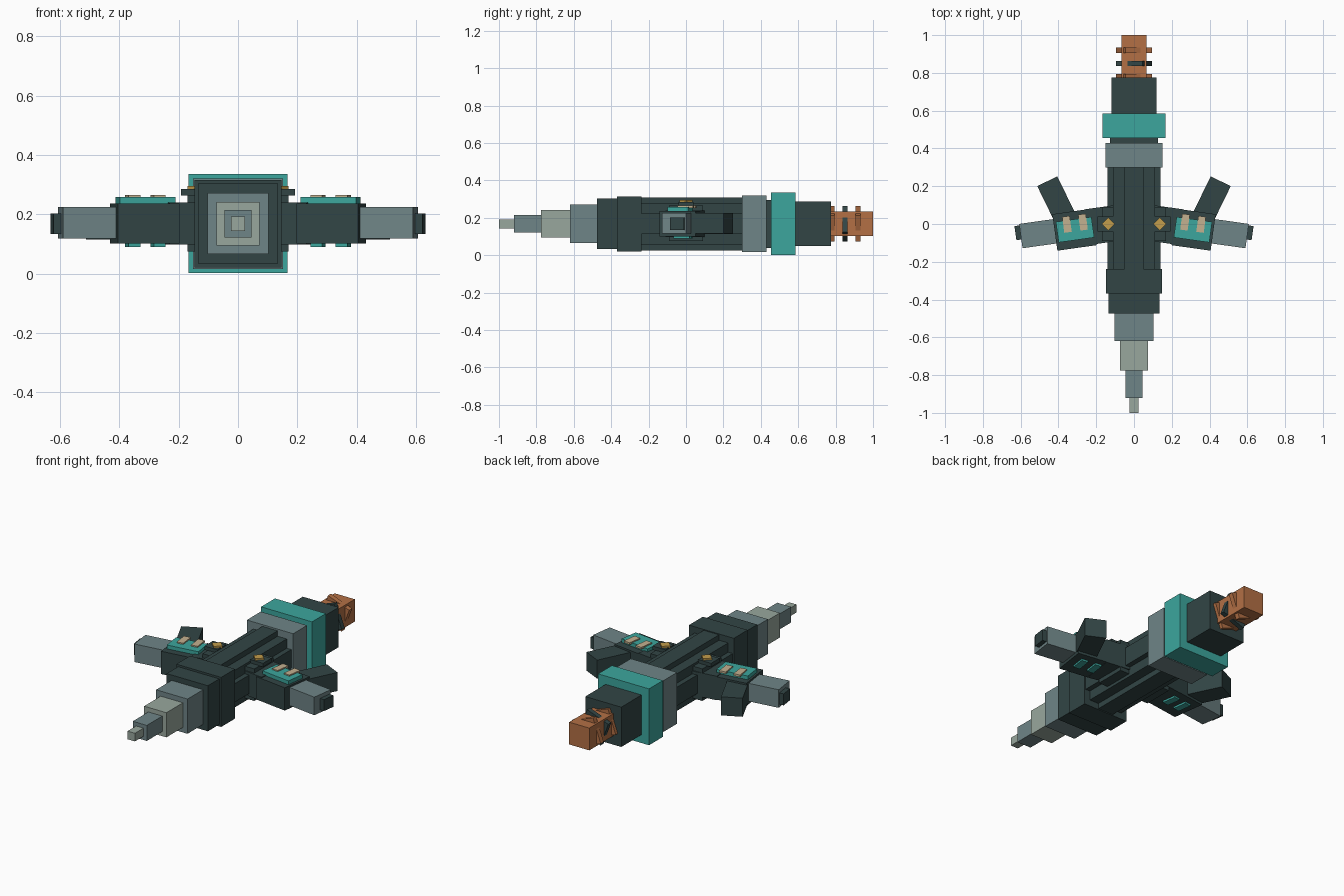
import bpy
from math import radians
from mathutils import Matrix, Vector

if "Cube" in bpy.data.objects:
    bpy.data.objects.remove(bpy.data.objects["Cube"], do_unlink=True)

AXIS_Z = 0.168


def material(name, hexcode):
    channels = [int(hexcode[i:i + 2], 16) / 255 for i in (0, 2, 4)]
    linear = [c / 12.92 if c < 0.04045 else ((c + 0.055) / 1.055) ** 2.4 for c in channels]
    mat = bpy.data.materials.new(name)
    mat.use_nodes = True
    mat.diffuse_color = (*linear, 1)
    mat.node_tree.nodes["Principled BSDF"].inputs["Base Color"].default_value = (*linear, 1)
    return mat


dark = material("dark_slate", "324545")
slate = material("grey_slate", "6F8587")
sage = material("pale_sage", "98A79D")
teal = material("teal", "3CA69D")
copper = material("copper", "B37045")
gold = material("gold", "C39D4C")
sand = material("sand", "C4B190")


def box(name, center, size, mat, turn=0, axis="Z"):
    """Box with its size baked in and an optional turn in degrees."""
    bpy.ops.mesh.primitive_cube_add(size=1)
    obj = bpy.context.object
    obj.name = name
    obj.data.transform(Matrix.Translation(Vector(center))
                       @ Matrix.Rotation(radians(turn), 4, axis)
                       @ Matrix.Diagonal((*size, 1)))
    obj.data.materials.append(mat)
    return obj


def segment(name, y0, y1, half_x, half_z, mat, turn=0):
    """Box centred on the long axis, from y0 to y1."""
    return box(name, (0, (y0 + y1) / 2, AXIS_Z), (2 * half_x, y1 - y0, 2 * half_z), mat, turn, "Y")


# Stepped nose
segment("nose_tip", -1, -0.91, 0.024, 0.024, sage)
segment("nose_step_small", -0.92, -0.77, 0.046, 0.046, slate)
segment("nose_step_middle", -0.775, -0.615, 0.073, 0.073, sage)
segment("nose_step_large", -0.62, -0.47, 0.103, 0.103, slate)
segment("front_collar", -0.475, -0.36, 0.135, 0.135, dark)
segment("front_block", -0.368, -0.238, 0.147, 0.147, dark)

# Fuselage with a cross of raised rails
segment("body_core", -0.24, 0.31, 0.11, 0.11, dark)
segment("vertical_rail", -0.24, 0.31, 0.05, 0.142, dark)
segment("side_rail", -0.24, 0.31, 0.14, 0.055, dark)

# Rear rings and engine
segment("rear_collar", 0.3, 0.43, 0.152, 0.152, slate)
segment("collar_gap", 0.42, 0.465, 0.128, 0.128, dark)
segment("teal_band", 0.455, 0.585, 0.167, 0.167, teal)
segment("engine_block", 0.575, 0.775, 0.118, 0.118, dark)
segment("exhaust", 0.77, 1, 0.066, 0.066, copper)
for i, (y, mat) in enumerate(((0.78, copper), (0.85, dark), (0.92, copper))):
    segment(f"exhaust_ring_{i + 1}", y - 0.014, y + 0.014, 0.074, 0.074, mat, (20, -20)[i % 2])

# Mirrored wings, swept slightly forward
for side, s in (("left", 1), ("right", -1)):
    def part(name, center, size, mat, turn=-8):
        x, y, z = center
        box(f"{side}_{name}", (s * x, y, z), size, mat, s * turn)

    part("wing_root", (0.125, 0, 0.17), (0.09, 0.18, 0.19), dark, 0)
    part("wing_hub", (0.165, -0.005, 0.169), (0.16, 0.19, 0.142), dark)
    part("wing_arm", (0.315, -0.03, 0.168), (0.21, 0.195, 0.135), dark)
    part("wing_outer", (0.5, -0.05, 0.171), (0.2, 0.13, 0.107), slate)
    part("wing_tip", (0.603, -0.045, 0.168), (0.05, 0.075, 0.068), dark)
    part("rear_fin", (0.4, 0.105, 0.17), (0.118, 0.27, 0.11), dark, -26)
    part("wing_plate", (0.312, -0.03, 0.246), (0.19, 0.11, 0.024), teal)
    for i, x in enumerate((0.27, 0.355)):
        y = 0.01 - 0.14 * (x - 0.27)
        part(f"wing_strip_{i + 1}", (x, y, 0.259), (0.04, 0.085, 0.012), sand)
        part(f"under_strip_{i + 1}", (x, y - 0.02, 0.097), (0.04, 0.085, 0.014), teal)
    part("lamp_base", (0.15, 0, 0.274), (0.085, 0.08, 0.022), dark, 0)
    part("lamp", (0.136, 0, 0.288), (0.048, 0.048, 0.014), gold, 45)
